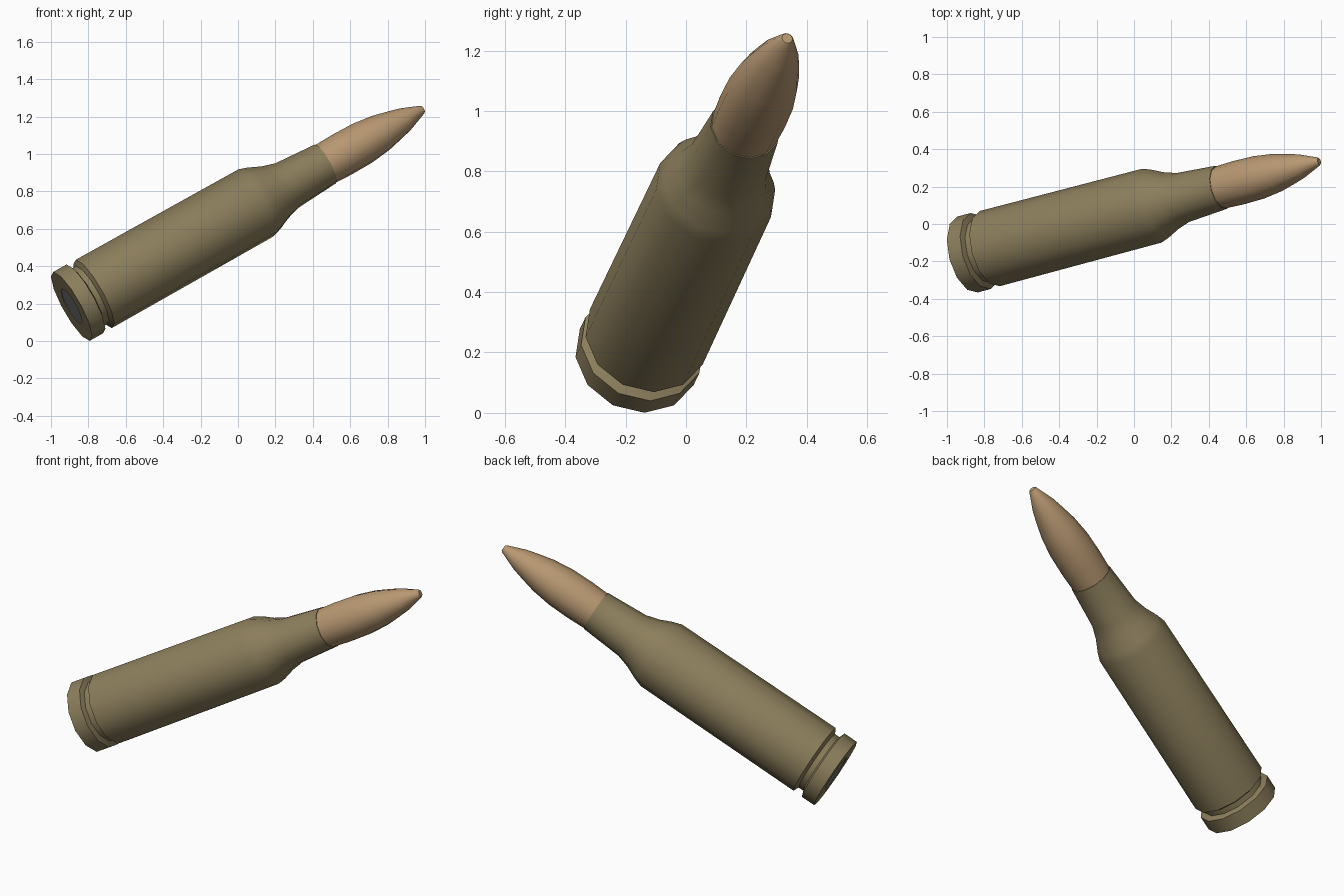
import bpy, bmesh, math
from mathutils import Vector

if "Cube" in bpy.data.objects:
    bpy.data.objects.remove(bpy.data.objects["Cube"])

SIDES = 12
BASE = Vector((-0.89, -0.163, 0.185))      # centre of the base face
TIP = Vector((0.99, 0.335, 1.24))          # centre of the tip
AXIS = (TIP - BASE).normalized()
SIDE = AXIS.cross(Vector((0, 0, 1))).normalized()
DOWN = AXIS.cross(SIDE).normalized()


def material(name, rgb):
    m = bpy.data.materials.new(name)
    m.diffuse_color = (*rgb, 1)
    m.use_nodes = True
    m.node_tree.nodes["Principled BSDF"].inputs["Base Color"].default_value = m.diffuse_color
    return m


def lathe(name, profile, mat, cap_start=False, cap_end=False):
    """Revolve (distance along axis, radius) pairs round the tilted axis."""
    bm = bmesh.new()
    rings = []
    for t, r in profile:
        ring = []
        for i in range(SIDES):
            a = 2 * math.pi * i / SIDES
            ring.append(bm.verts.new(BASE + AXIS * t + (SIDE * math.cos(a) + DOWN * math.sin(a)) * r))
        rings.append(ring)
    for lo, hi in zip(rings, rings[1:]):
        for i in range(SIDES):
            j = (i + 1) % SIDES
            bm.faces.new((lo[i], lo[j], hi[j], hi[i]))
    if cap_start:
        bm.faces.new(rings[0][::-1])
    if cap_end:
        bm.faces.new(rings[-1])
    # make the faces point outwards
    bm.normal_update()
    f = max(bm.faces, key=lambda f: f.calc_area())
    c = f.calc_center_median() - BASE
    if len(f.verts) == 4 and f.normal.dot(c - AXIS * c.dot(AXIS)) < 0:
        bmesh.ops.reverse_faces(bm, faces=bm.faces[:])
    me = bpy.data.meshes.new(name)
    bm.to_mesh(me)
    bm.free()
    me.materials.append(mat)
    ob = bpy.data.objects.new(name, me)
    bpy.context.collection.objects.link(ob)
    bpy.ops.object.select_all(action='DESELECT')
    ob.select_set(True)
    bpy.context.view_layer.objects.active = ob
    bpy.ops.object.shade_smooth_by_angle(angle=math.radians(40))
    return ob


brass = material("olive_brass", (0.262, 0.209, 0.107))
copper = material("copper", (0.479, 0.314, 0.168))
steel = material("grey_steel", (0.20, 0.20, 0.20))

# case: base face, rim, groove, body, shoulder, neck and mouth
lathe("case", [(0.004, 0.106), (0, 0.106), (0, 0.21), (0.083, 0.21), (0.094, 0.178),
               (0.125, 0.178), (0.14, 0.208), (1.16, 0.204), (1.21, 0.188),
               (1.28, 0.157), (1.355, 0.135), (1.597, 0.119), (1.597, 0.113)], brass)

# bullet with a small flat tip
lathe("bullet", [(1.59, 0.115), (1.70, 0.119), (1.83, 0.117), (1.945, 0.103),
                 (2.03, 0.083), (2.10, 0.065), (2.205, 0.024), (2.213, 0.018)],
      copper, cap_end=True)

# primer disc in the base
lathe("primer", [(0.003, 0.106), (0.008, 0.106)], steel, cap_start=True)

# make sure the primer cap faces out of the base
me = bpy.data.objects["primer"].data
cap = max(me.polygons, key=lambda p: p.area)
if cap.normal.dot(AXIS) > 0:
    me.flip_normals()
